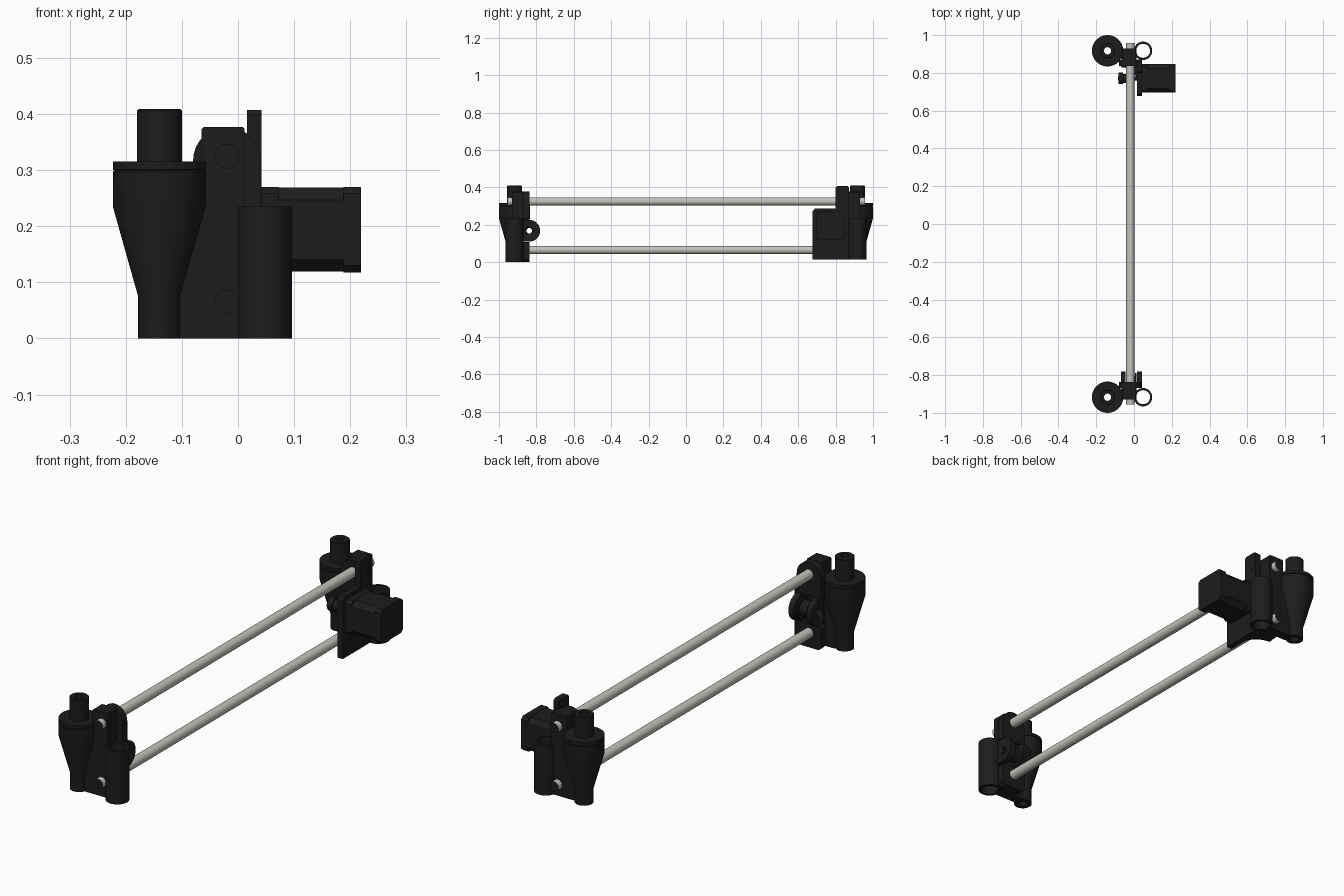
import bpy, bmesh, math
from mathutils import Vector

if "Cube" in bpy.data.objects:
    bpy.data.objects.remove(bpy.data.objects["Cube"])


def material(name, rgb):
    m = bpy.data.materials.new(name)
    m.diffuse_color = (*rgb, 1)
    m.use_nodes = True
    m.node_tree.nodes["Principled BSDF"].inputs["Base Color"].default_value = m.diffuse_color
    return m


BLACK = material("black_plastic", (0.012, 0.012, 0.012))
STEEL = material("steel", (0.55, 0.54, 0.50))


def finish(name, bm, mat=BLACK, smooth=True):
    bmesh.ops.recalc_face_normals(bm, faces=bm.faces[:])
    me = bpy.data.meshes.new(name)
    bm.to_mesh(me)
    bm.free()
    me.materials.append(mat)
    ob = bpy.data.objects.new(name, me)
    bpy.context.collection.objects.link(ob)
    if smooth:
        bpy.ops.object.select_all(action='DESELECT')
        ob.select_set(True)
        bpy.context.view_layer.objects.active = ob
        bpy.ops.object.shade_smooth_by_angle(angle=math.radians(30))
    return ob


def place(axis, u, v, w):
    # u, v lie in the section plane, w along the axis
    return {'X': Vector((w, u, v)), 'Y': Vector((u, w, v)), 'Z': Vector((u, v, w))}[axis]


def prism(name, pts, axis, a, b, mat=BLACK):
    bm = bmesh.new()
    lo = [bm.verts.new(place(axis, u, v, a)) for u, v in pts]
    hi = [bm.verts.new(place(axis, u, v, b)) for u, v in pts]
    bm.faces.new(lo)
    bm.faces.new(hi)
    n = len(pts)
    for i in range(n):
        j = (i + 1) % n
        bm.faces.new((lo[i], lo[j], hi[j], hi[i]))
    return finish(name, bm, mat)


def lathe(name, profile, axis, centre, mat=BLACK, n=48):
    # revolve a closed (radius, along) profile
    bm = bmesh.new()
    rings = []
    for i in range(n):
        t = 2 * math.pi * i / n
        rings.append([bm.verts.new(place(axis, centre[0] + r * math.cos(t),
                                         centre[1] + r * math.sin(t), w)) for r, w in profile])
    k = len(profile)
    for i in range(n):
        p, q = rings[i], rings[(i + 1) % n]
        for j in range(k):
            l = (j + 1) % k
            bm.faces.new((p[j], p[l], q[l], q[j]))
    return finish(name, bm, mat)


def arc(cx, cy, r, a0, a1, n=16):
    return [(cx + r * math.cos(math.radians(a0 + (a1 - a0) * i / n)),
             cy + r * math.sin(math.radians(a0 + (a1 - a0) * i / n))) for i in range(n + 1)]


def rect(u0, u1, v0, v1, c=0.004):
    # rectangle with clipped corners
    return [(u0 + c, v0), (u1 - c, v0), (u1, v0 + c), (u1, v1 - c),
            (u1 - c, v1), (u0 + c, v1), (u0, v1 - c), (u0, v0 + c)]


def circle(cx, cy, r, n=32):
    return arc(cx, cy, r, 0, 360, n)[:-1]


def tube(name, axis, centre, r_out, r_in, a, b, mat=BLACK):
    return lathe(name, [(r_in, a), (r_out, a), (r_out, b), (r_in, b)], axis, centre, mat)


def cut(ob, cutters):
    for c in cutters:
        c.hide_render = True
        c.hide_set(True)
        m = ob.modifiers.new("cut", 'BOOLEAN')
        m.operation = 'DIFFERENCE'
        m.solver = 'EXACT'
        m.object = c


RX, RZ = -0.02, (0.065, 0.325)

# smooth guide rods with dark end faces
for label, z in zip(("lower", "upper"), RZ):
    rod = prism(label + "_rod", circle(RX, z, 0.022), 'Y', -0.955, 0.957, STEEL)
    rod.data.materials.append(BLACK)
    for p in rod.data.polygons:
        if abs(p.normal.y) > 0.9:
            p.material_index = 1

# parts shared by both carriage ends
for end, s, z0 in (("front", -1, 0.0), ("back", 1, 0.014)):
    yc = s * 0.917
    # tapered screw nut housing with its flange and top collar
    lathe(end + "_nut_housing",
          [(0.019, z0), (0.038, z0), (0.038, 0.075), (0.083, 0.235), (0.083, 0.297),
           (0.080, 0.299), (0.083, 0.301), (0.083, 0.315), (0.040, 0.315),
           (0.040, 0.406), (0.037, 0.409), (0.019, 0.409)], 'Z', (-0.14, yc))
    # linear bearing sleeve
    tube(end + "_bearing_sleeve", 'Z', (0.048, yc), 0.0485, 0.037, z0, 0.235)
    # block gripping the rods
    prism(end + "_rod_block", rect(-0.065, 0.012, z0, 0.377), 'Y', s * 0.93, s * 0.868)
    # web joining the block to the nut housing
    prism(end + "_nut_web", rect(-0.116, -0.05, z0, 0.30), 'Y', s * 0.93, s * 0.885)
    # rounded clamps on the inner face
    for label, z, lo, hi in (("lower", 0.065, z0, 0.108), ("upper", 0.325, 0.23, 0.377)):
        if label == "upper":
            pts = [(-0.08, lo), (0.04, lo)] + arc(-0.02, 0.317, 0.06, 0, 180)
        else:
            pts = rect(-0.08, 0.04, lo, hi, 0.012)
        prism(f"{end}_{label}_clamp", pts, 'Y', s * 0.868, s * 0.836)

# idler ears on the front end
IY, IZ = -0.838, 0.168
for label, a, b in (("left", -0.07, -0.046), ("right", 0.016, 0.042)):
    ear = prism(label + "_idler_ear",
                [(-0.868, IZ - 0.058)] + arc(IY, IZ, 0.058, -90, 90) + [(-0.868, IZ + 0.058)],
                'X', a, b)
    cut(ear, [prism(label + "_ear_cutter", circle(IY, IZ, 0.015), 'X', a - 0.02, b + 0.02)])

# flanged idler wheel
lathe("idler_wheel", [(0.015, -0.042), (0.048, -0.042), (0.048, -0.036), (0.036, -0.034),
                      (0.036, 0.004), (0.048, 0.006), (0.048, 0.012), (0.015, 0.012)],
      'X', (IY, IZ))

# motor plate with tall tab on the back end
plate = prism("motor_plate",
              [(0.677, 0.014), (0.872, 0.014), (0.872, 0.398), (0.864, 0.407), (0.808, 0.407),
               (0.80, 0.398), (0.80, 0.288), (0.69, 0.288), (0.677, 0.272)], 'X', 0.016, 0.042)
cut(plate, [prism(f"screw_cutter_{i}", circle(0.855, z, 0.009, 16), 'X', 0.0, 0.06)
            for i, z in enumerate(RZ)])

# curved gusset under the motor plate
prism("plate_gusset", [(0.03, 0.69), (0.03, 0.85), (-0.07, 0.85)] + arc(-0.07, 0.74, 0.09, 90, 0),
      'Z', 0.014, 0.034)

# stepper motor: end caps and narrower core
MY, MZ = 0.771, 0.194
for label, a, b, h, c in (("face", 0.042, 0.072, 0.076, 0.012), ("core", 0.072, 0.188, 0.075, 0.022),
                          ("rear", 0.188, 0.219, 0.076, 0.012)):
    prism("motor_" + label, rect(MY - h, MY + h, MZ - h, MZ + h, c), 'X', a, b)

# motor shaft and toothed-belt pulley
prism("motor_shaft", circle(MY, MZ, 0.010, 24), 'X', -0.085, 0.042)
lathe("drive_pulley", [(0.009, -0.082), (0.030, -0.082), (0.030, -0.058), (0.024, -0.058),
                       (0.024, -0.024), (0.030, -0.024), (0.030, -0.018), (0.009, -0.018)],
      'X', (MY, MZ))
